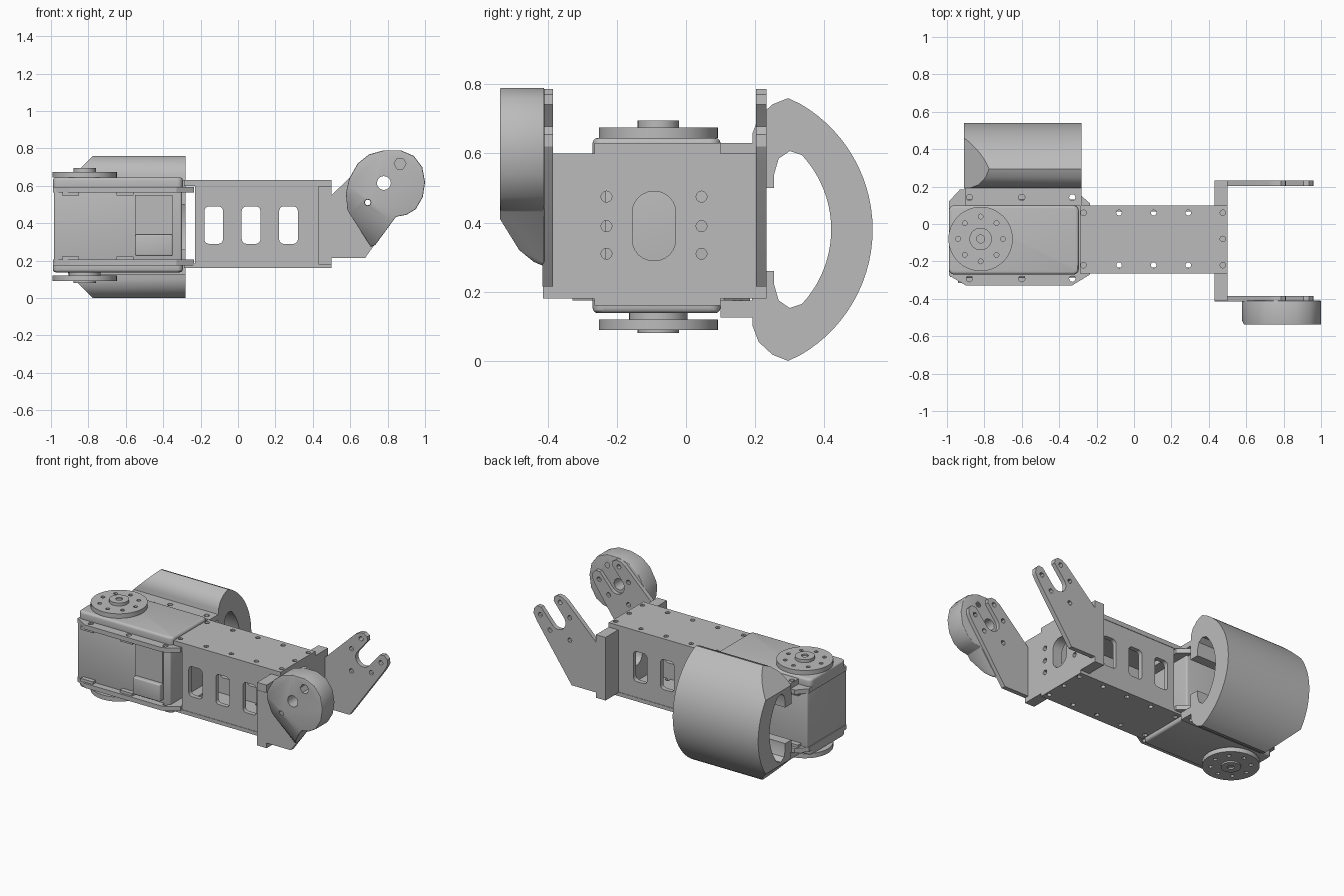
import bpy, bmesh, math
from mathutils import Vector

cube = bpy.data.objects.get("Cube")
if cube:
    bpy.data.objects.remove(cube, do_unlink=True)

grey = bpy.data.materials.new("plain grey")
grey.use_nodes = True
COLOR = (0.5, 0.5, 0.5, 1)
grey.diffuse_color = COLOR
grey.node_tree.nodes["Principled BSDF"].inputs["Base Color"].default_value = COLOR


def place(axis, a, b, c):
    """Put profile point (a, b) at depth c along the given axis."""
    return {"x": (c, a, b), "y": (a, c, b), "z": (a, b, c)}[axis]


def add_prism(bm, pts, axis, lo, hi):
    face = bm.faces.new([bm.verts.new(place(axis, a, b, lo)) for a, b in pts])
    new = bmesh.ops.extrude_face_region(bm, geom=[face])["geom"]
    moved = [g for g in new if isinstance(g, bmesh.types.BMVert)]
    bmesh.ops.translate(bm, verts=moved, vec=place(axis, 0, 0, hi - lo))


def circle(a, b, r, n=24):
    return [(a + r * math.cos(math.tau * i / n), b + r * math.sin(math.tau * i / n)) for i in range(n)]


def rect(a0, a1, b0, b1, r=0.0):
    if not r:
        return [(a0, b0), (a1, b0), (a1, b1), (a0, b1)]
    pts = []
    for k, (a, b) in enumerate([(a1 - r, b1 - r), (a0 + r, b1 - r), (a0 + r, b0 + r), (a1 - r, b0 + r)]):
        for i in range(7):
            t = math.pi / 2 * (k + i / 6)
            pts.append((a + r * math.cos(t), b + r * math.sin(t)))
    return pts


def prism(name, pts, axis, lo, hi, bevel=0, planes=(), holes=()):
    """Extruded profile, sliced by planes, edge-rounded, then drilled with (profile, axis, lo, hi) holes."""
    def build(label, shapes, slices):
        bm = bmesh.new()
        for s in shapes:
            add_prism(bm, *s)
        for co, no in slices:
            bmesh.ops.bisect_plane(bm, geom=bm.verts[:] + bm.edges[:] + bm.faces[:],
                                   plane_co=co, plane_no=no, clear_outer=True)
            bmesh.ops.holes_fill(bm, edges=[e for e in bm.edges if e.is_boundary], sides=0)
        bmesh.ops.recalc_face_normals(bm, faces=bm.faces[:])
        me = bpy.data.meshes.new(label)
        bm.to_mesh(me)
        bm.free()
        ob = bpy.data.objects.new(label, me)
        bpy.context.collection.objects.link(ob)
        me.materials.append(grey)
        return ob

    ob = build(name, [(pts, axis, lo, hi)], planes)
    bpy.ops.object.select_all(action="DESELECT")
    ob.select_set(True)
    bpy.context.view_layer.objects.active = ob
    if bevel:
        mod = ob.modifiers.new("rounding", "BEVEL")
        mod.width, mod.segments, mod.angle_limit = bevel, 3, math.radians(40)
        bpy.ops.object.modifier_apply(modifier=mod.name)
    if holes:
        cutter = build(name + "_cutter", holes, ())
        cutter.hide_render = True
        mod = ob.modifiers.new("holes", "BOOLEAN")
        mod.operation, mod.object, mod.solver = "DIFFERENCE", cutter, "EXACT"
        bpy.ops.object.modifier_apply(modifier=mod.name)
        bpy.data.objects.remove(cutter, do_unlink=True)
    bpy.ops.object.shade_smooth_by_angle(angle=math.radians(30))
    return ob


def drill(points, r, axis, lo, hi, n=12):
    return [(circle(a, b, r, n), axis, lo, hi) for a, b in points]


MID = 0.385          # height of the mirror plane
HX, HY = -0.82, -0.08  # axis of the drive discs

# Beam: two drilled plates joined by slotted walls
rows = [(x, y) for x in (-0.27, -0.08, 0.105, 0.29, 0.475) for y in (-0.22, 0.06)] + [(0.475, -0.08)]
for name, z0, z1 in (("beam_top_plate", 0.6, 0.63), ("beam_bottom_plate", 0.16, 0.185)):
    prism(name, rect(-0.29, 0.5, -0.265, 0.1), "z", z0, z1, holes=drill(rows, 0.015, "z", 0, 1))
for name, y0 in (("beam_front_wall", -0.262), ("beam_back_wall", 0.067)):
    slots = [(rect(x, x + 0.1, 0.29, 0.49, 0.025), "y", -1, 1) for x in (-0.18, 0.02, 0.22)]
    prism(name, rect(-0.23, 0.45, 0.17, 0.62), "y", y0, y0 + 0.03, holes=slots)

# End bracket: recessed block with bolt holes and an oblong opening
bolts = [(y, z) for y in (-0.23, 0.045) for z in (0.31, 0.39, 0.475)]
prism("end_bracket", rect(-0.413, 0.233, 0.18, 0.6), "x", 0.43, 0.5,
      holes=[(rect(-0.32, 0.14, 0.24, 0.54), "x", 0.46, 0.6),
             (rect(-0.155, -0.03, 0.29, 0.49, 0.06), "x", 0.3, 0.6)]
      + drill(bolts, 0.016, "x", 0.3, 0.6)
      + drill([(0.47, z) for z in (0.26, 0.39, 0.51)], 0.015, "y", -0.5, -0.39))

# Fork arms: open slot facing along the diagonal
C, D, P = Vector((0.78, 0.615)), Vector((0.64, 0.77)), Vector((-0.77, 0.64))


def diag(u, v):
    return tuple(C + D * u + P * v)


slot = [diag(0.055 * math.cos(t), 0.055 * math.sin(t))
        for t in (math.radians(-90 - 15 * i) for i in range(13))]
arm = ([(0.43, 0.215), (0.68, 0.215), (0.935, 0.575), (0.96, 0.62), (0.958, 0.655), (0.935, 0.678), (0.905, 0.675)]
       + slot + [(0.812, 0.742), (0.81, 0.77), (0.785, 0.786), (0.755, 0.783), (0.72, 0.762),
                 (0.5, 0.55), (0.43, 0.55)])
pins = [diag(u, v) for u in (0.09, -0.02) for v in (-0.095, 0.095)] + [diag(-0.135, 0)]
for name, y0 in (("front_fork_arm", -0.415), ("back_fork_arm", 0.203)):
    prism(name, arm, "y", y0, y0 + 0.03, holes=drill(pins, 0.015, "y", -1, 1))

# Joint cover: teardrop shell whose tail slopes back
cover = [(0.71, 0.275), (0.585, 0.47), (0.577, 0.56), (0.595, 0.64), (0.64, 0.72), (0.7, 0.768), (0.78, 0.79),
         (0.87, 0.79), (0.94, 0.76), (0.985, 0.7), (1.0, 0.62), (0.988, 0.54), (0.95, 0.475), (0.9, 0.445),
         (0.845, 0.435), (0.735, 0.285)]
sx, sz = diag(-0.13, 0)
mx, mz = diag(-0.24, 0)
prism("joint_cover", cover, "y", -0.538, -0.41, bevel=0.018,
      planes=[((sx, -0.538, sz), (-0.64 * 0.5, -1, -0.77 * 0.5)),
              ((mx, -0.483, mz), (-0.64, -1, -0.77))],
      holes=drill([diag(0, 0)], 0.037, "y", -1, 0, 20) + drill([diag(0.135, 0), diag(-0.135, 0)], 0.017, "y", -1, 0)
      + drill([diag(0.135, 0), diag(-0.135, 0)], 0.032, "y", -1, -0.47, 6))

# Motor body, caps and mounting flanges
prism("motor_body", rect(-0.985, -0.3, -0.285, 0.13), "z", 0.18, 0.59, bevel=0.012)
prism("motor_top_cap", rect(-0.99, -0.295, -0.27, 0.1, 0.03), "z", 0.57, 0.645, bevel=0.015)
prism("motor_bottom_cap", rect(-0.99, -0.295, -0.27, 0.1, 0.03), "z", 0.138, 0.2, bevel=0.015)
flange = [(-0.99, -0.275), (-0.9, -0.328), (-0.33, -0.328), (-0.235, -0.27), (-0.235, 0.11), (-0.32, 0.185),
          (-0.93, 0.185), (-0.99, 0.12)]
ears = [(x, y) for x in (-0.88, -0.6, -0.33) for y in (-0.292, 0.142)]
for name, z0 in (("top_flange", 0.565), ("bottom_flange", 0.175)):
    prism(name, flange, "z", z0, z0 + 0.03, holes=drill(ears, 0.017, "z", 0, 1))
for i, x in enumerate((-0.94, -0.65)):
    for side, y0 in (("front", -0.315), ("back", 0.12)):
        for level, z0 in (("top", 0.548), ("bottom", 0.203)):
            prism(f"{side}_{level}_tab_{i + 1}", rect(x, x + 0.09, z0, z0 + 0.02), "y", y0, y0 + 0.045)
prism("front_panel", rect(-0.55, -0.35, 0.23, 0.55), "y", -0.295, -0.28)
prism("connector_box", rect(-0.55, -0.35, 0.225, 0.34), "y", -0.325, -0.28, bevel=0.008)

# Drive discs with hubs on both ends of the motor axis
ring = [(HX + 0.12 * math.cos(math.tau * i / 8), HY + 0.12 * math.sin(math.tau * i / 8)) for i in range(8)]
for name, z0, h0, h1 in (("top", 0.645, 0.67, 0.695), ("bottom", 0.09, 0.08, 0.1)):
    prism(name + "_drive_disc", circle(HX, HY, 0.172, 48), "z", z0, z0 + 0.03,
          holes=drill(ring, 0.013, "z", 0, 1))
    prism(name + "_hub", circle(HX, HY, 0.06, 32), "z", h0, h1,
          holes=drill([(HX, HY)], 0.022, "z", h0 - 0.01, h0 + 0.01) if name == "bottom"
          else drill([(HX, HY)], 0.022, "z", h1 - 0.01, h1 + 0.01))
prism("bottom_spacer", circle(HX, HY, 0.085, 32), "z", 0.115, 0.145)

# Curved guard: C section with hooked ends, chamfered beside the discs
def arc(cy, r, half, n):
    return [(cy + r * math.cos(t), MID - 0.005 + r * math.sin(t))
            for t in (math.radians(half * (2 * i / n - 1)) for i in range(n + 1))]


outer_end = [(0.295, 0.76), (0.25, 0.742), (0.21, 0.705), (0.193, 0.66), (0.19, 0.5)]
inner_end = [(0.255, 0.5), (0.255, 0.54), (0.268, 0.585), (0.3, 0.607)]


def flip(pts):
    return [(y, 0.76 - z) for y, z in reversed(pts)]


guard = (arc(0.12, 0.42, 60, 28) + outer_end + inner_end
         + arc(0.104, 0.316, 43, 20)[::-1] + flip(inner_end) + flip(outer_end))
prism("curved_guard", guard, "x", -0.91, -0.28,
      planes=[((-0.91, 0, 0.625), (-1, 0, 1)), ((-0.91, 0, 0.135), (-1, 0, -1))])

# Lugs that fix the guard to the flanges
lug = [(-0.9, 0.1), (-0.28, 0.1), (-0.28, 0.22), (-0.9, 0.22)]
for name, z0 in (("top_guard_lug", 0.595), ("bottom_guard_lug", 0.125)):
    prism(name, lug, "z", z0, z0 + 0.036 + (0.014 if z0 < MID else 0),
          holes=drill([e for e in ears if e[1] > 0], 0.017, "z", 0, 1))
